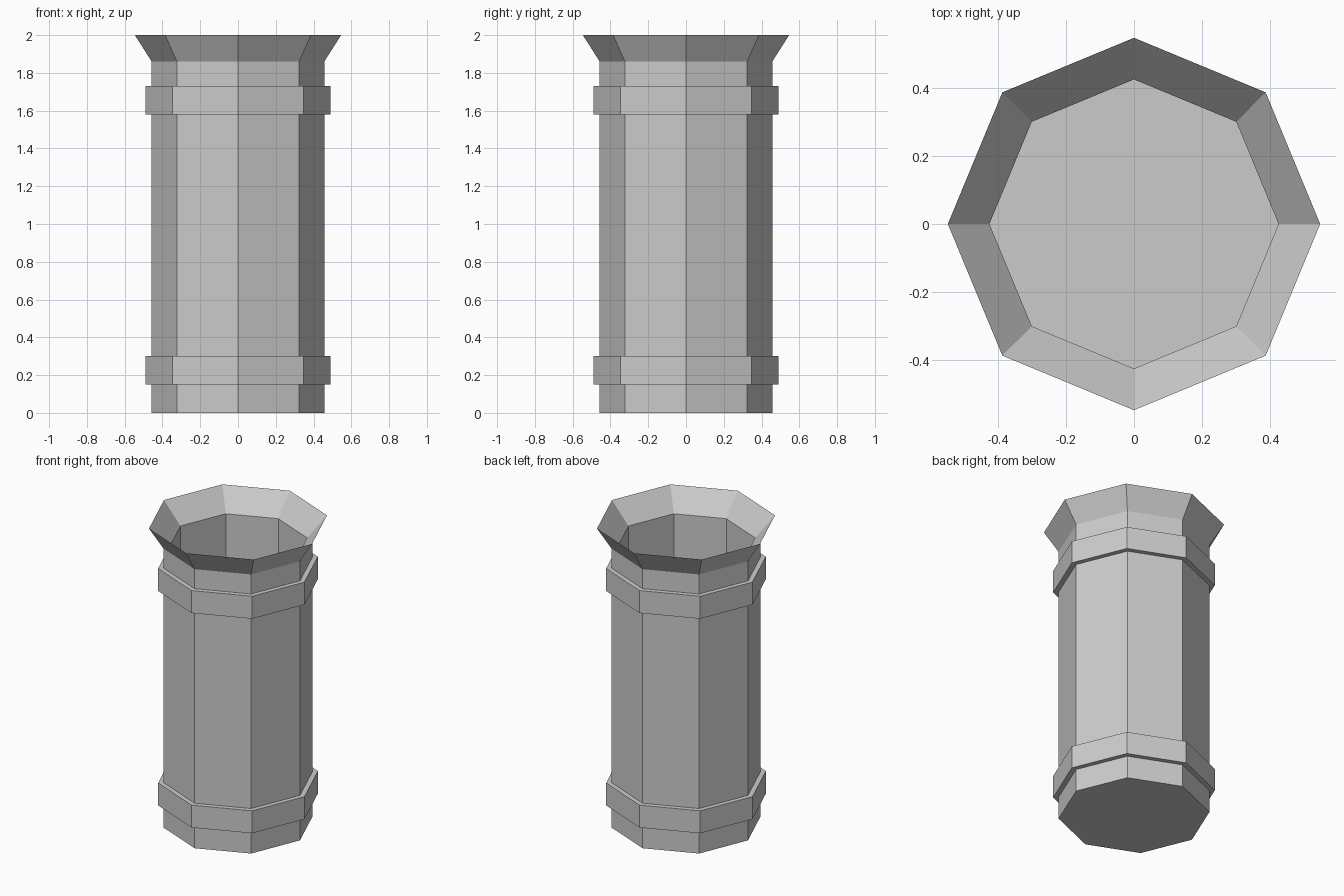
import bpy, bmesh
from math import cos, sin, tau

if "Cube" in bpy.data.objects:
    bpy.data.objects.remove(bpy.data.objects["Cube"])

SIDES = 8
BODY, BAND, RIM, BORE = 0.457, 0.49, 0.546, 0.424

# Profile (radius, height): outside upwards, over the sharp rim, down the bore
profile = [
    (BODY, 0.0),
    (BODY, 0.15), (BAND, 0.15), (BAND, 0.30), (BODY, 0.30),   # lower band
    (BODY, 1.58), (BAND, 1.58), (BAND, 1.73), (BODY, 1.73),   # upper band
    (BODY, 1.86), (RIM, 2.0),                                 # flared lip
    (BORE, 1.86), (BORE, 0.03),                               # hollow inside
]


def lathe(name, points):
    """Spin a profile into a flat-sided solid, capped at both ends."""
    bm = bmesh.new()
    rings = [[bm.verts.new((r * cos(tau * i / SIDES), r * sin(tau * i / SIDES), z))
              for i in range(SIDES)] for r, z in points]
    for a, b in zip(rings, rings[1:]):
        for i in range(SIDES):
            j = (i + 1) % SIDES
            bm.faces.new((a[i], a[j], b[j], b[i]))
    bm.faces.new(rings[0][::-1])   # underside
    bm.faces.new(rings[-1])        # inner floor
    bmesh.ops.recalc_face_normals(bm, faces=bm.faces)
    mesh = bpy.data.meshes.new(name)
    bm.to_mesh(mesh)
    bm.free()
    obj = bpy.data.objects.new(name, mesh)
    bpy.context.collection.objects.link(obj)
    return obj


lathe("octagonal_chimney_pot", profile)
